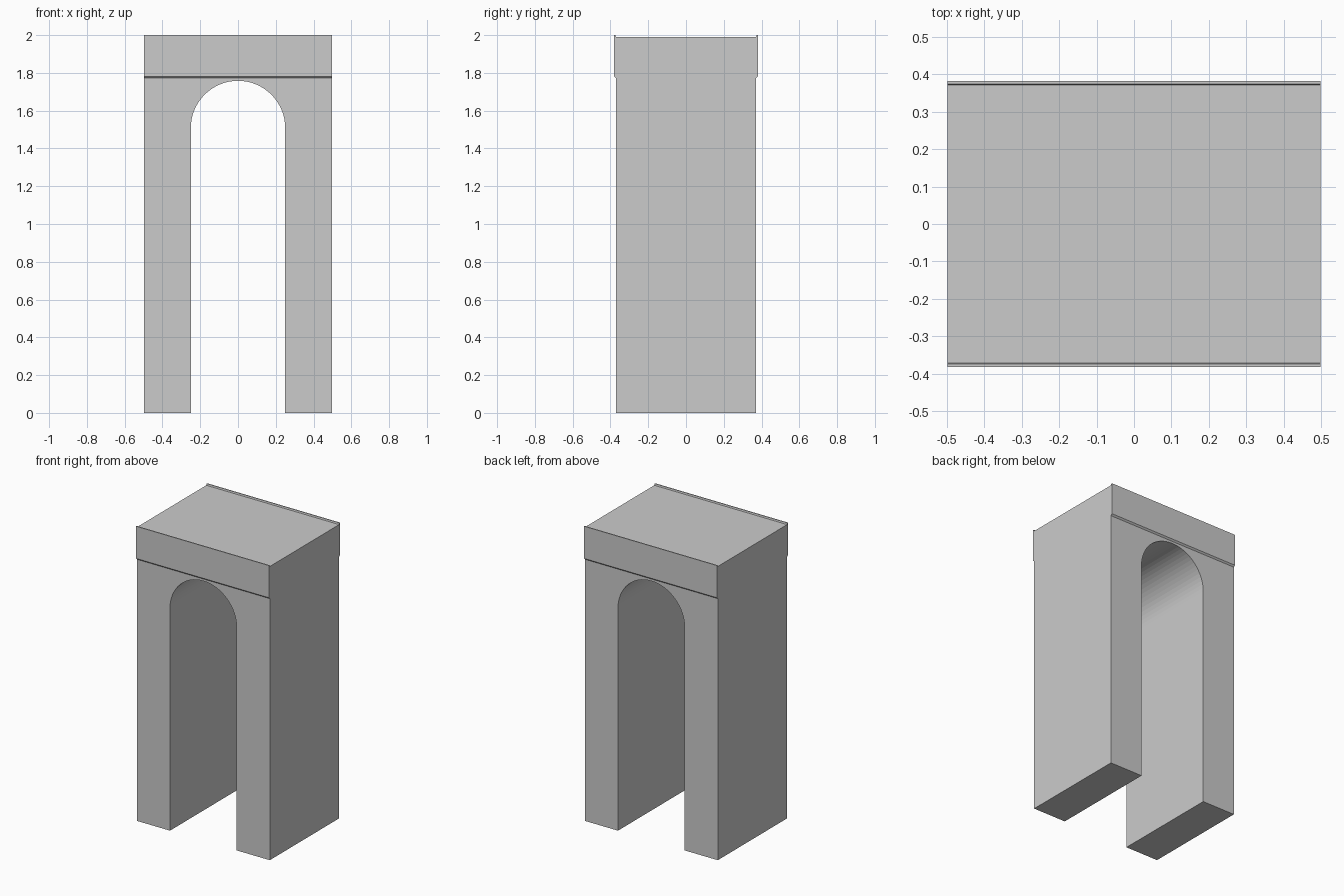
import bpy, bmesh, math

if "Cube" in bpy.data.objects:
    bpy.data.objects.remove(bpy.data.objects["Cube"])


def prism(name, points, offset):
    """Solid made by sweeping a closed outline along an offset, centred on it."""
    bm = bmesh.new()
    start = [[c - o / 2 for c, o in zip(p, offset)] for p in points]
    face = bm.faces.new([bm.verts.new(p) for p in start])
    swept = bmesh.ops.extrude_face_region(bm, geom=[face])
    moved = [g for g in swept["geom"] if isinstance(g, bmesh.types.BMVert)]
    bmesh.ops.translate(bm, verts=moved, vec=offset)
    bmesh.ops.recalc_face_normals(bm, faces=bm.faces)
    mesh = bpy.data.meshes.new(name)
    bm.to_mesh(mesh)
    bm.free()
    obj = bpy.data.objects.new(name, mesh)
    bpy.context.collection.objects.link(obj)
    return obj


# Side profile: pier wall, projecting parapet band, raised rims and sunken roof
half = [(0.371, 0), (0.371, 1.772), (0.381, 1.782), (0.381, 2.0),
        (0.374, 2.0), (0.371, 1.99)]
outline = half + [(-y, z) for y, z in reversed(half)]
arch = prism("arch_block", [(0, y, z) for y, z in outline], (0.996, 0, 0))

# Round-headed opening cut from front to back
radius, spring, steps = 0.25, 1.508, 32
opening = [(radius, 0, -0.5)]
opening += [(radius * math.cos(math.pi * i / steps), 0,
             spring + radius * math.sin(math.pi * i / steps))
            for i in range(steps + 1)]
opening.append((-radius, 0, -0.5))
cutter = prism("opening_cutter", opening, (0, 2, 0))
cutter.hide_render = True

cut = arch.modifiers.new("opening", "BOOLEAN")
cut.operation = "DIFFERENCE"
cut.solver = "EXACT"
cut.object = cutter

# Apply the cut and discard the helper
bpy.context.view_layer.objects.active = arch
arch.select_set(True)
bpy.ops.object.modifier_apply(modifier=cut.name)
bpy.data.objects.remove(cutter)
